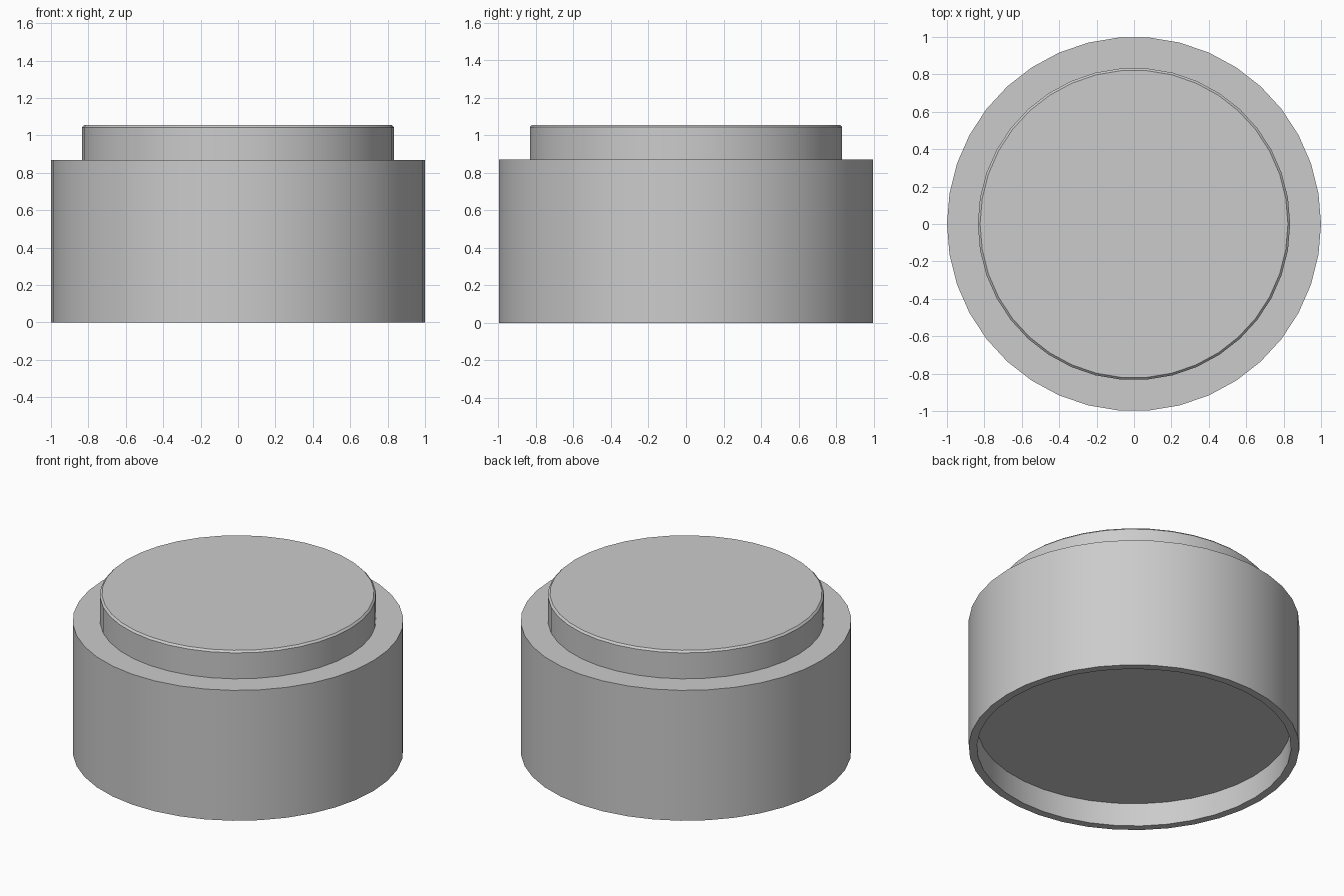
import bpy
import bmesh
import math
from mathutils import Matrix

SIDES = 38

default_cube = bpy.data.objects.get("Cube")
if default_cube:
    bpy.data.objects.remove(default_cube, do_unlink=True)

grey = bpy.data.materials.new("plain_grey")
grey.use_nodes = True
colour = (0.6, 0.6, 0.6, 1)
grey.diffuse_color = colour
grey.node_tree.nodes["Principled BSDF"].inputs["Base Color"].default_value = colour


def drum(radius, bottom, top):
    """Closed upright cylinder as a bmesh, with a corner on the x axis."""
    bm = bmesh.new()
    place = Matrix.Translation((0, 0, (bottom + top) / 2)) @ Matrix.Rotation(math.pi / 2, 4, "Z")
    bmesh.ops.create_cone(bm, cap_ends=True, segments=SIDES, radius1=radius,
                          radius2=radius, depth=top - bottom, matrix=place)
    bm.normal_update()
    return bm


def finish(name, bm):
    """Turn a bmesh into a smooth-sided object with sharp rims."""
    mesh = bpy.data.meshes.new(name)
    bm.to_mesh(mesh)
    bm.free()
    mesh.materials.append(grey)
    obj = bpy.data.objects.new(name, mesh)
    bpy.context.collection.objects.link(obj)
    bpy.ops.object.select_all(action="DESELECT")
    obj.select_set(True)
    bpy.context.view_layer.objects.active = obj
    bpy.ops.object.shade_smooth_by_angle(angle=math.radians(30))


# Wide base with a shallow recess underneath
bm = drum(1.0, 0, 0.87)
floor = min(bm.faces, key=lambda f: f.calc_center_median().z)
bmesh.ops.inset_individual(bm, faces=[floor], thickness=0.05)
bmesh.ops.inset_individual(bm, faces=[floor], thickness=0)
bmesh.ops.translate(bm, verts=floor.verts[:], vec=(0, 0, 0.155))
finish("base", bm)

# Narrower raised cap with a small chamfer round its top
bm = drum(0.835, 0.87, 1.055)
lid = max(bm.faces, key=lambda f: f.calc_center_median().z)
bmesh.ops.bevel(bm, geom=lid.edges[:], offset=0.012, segments=1,
                affect="EDGES", profile=0.5)
finish("cap", bm)
